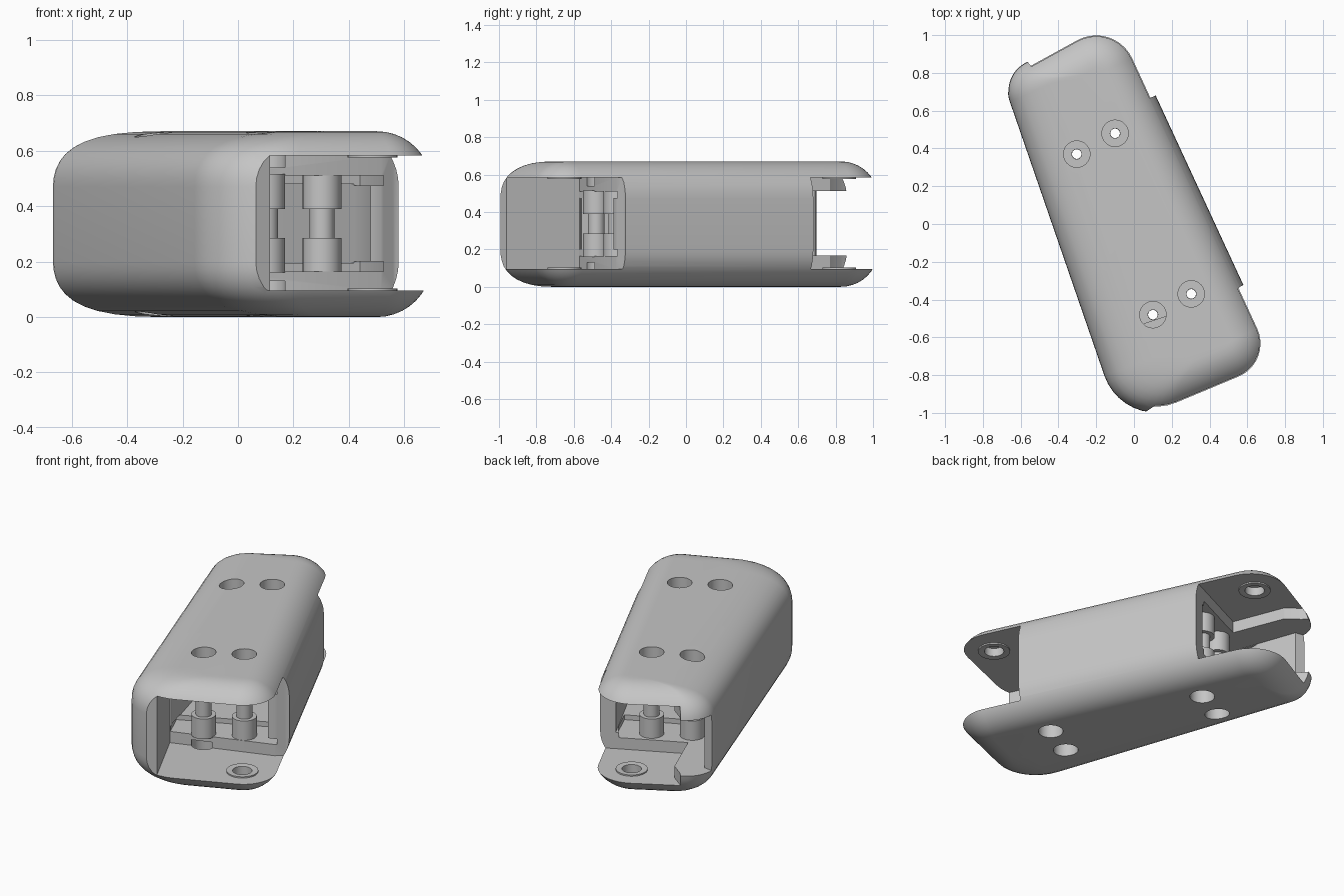
import bpy, bmesh, math
from mathutils import Vector

if "Cube" in bpy.data.objects:
    bpy.data.objects.remove(bpy.data.objects["Cube"])

grey = bpy.data.materials.new("plain_grey")
grey.use_nodes = True
grey.diffuse_color = (0.56, 0.56, 0.56, 1)
grey.node_tree.nodes["Principled BSDF"].inputs["Base Color"].default_value = (0.56, 0.56, 0.56, 1)


def make(name, rings, closed=False):
    """Skin a stack of equal-length point rings; cap the ends or join them."""
    bm = bmesh.new()
    vs = [[bm.verts.new(p) for p in ring] for ring in rings]
    n = len(vs[0])
    for a, b in list(zip(vs, vs[1:])) + ([(vs[-1], vs[0])] if closed else []):
        for i in range(n):
            j = (i + 1) % n
            bm.faces.new((a[i], a[j], b[j], b[i]))
    if not closed:
        bm.faces.new(vs[0][::-1])
        bm.faces.new(vs[-1])
    bmesh.ops.recalc_face_normals(bm, faces=bm.faces)
    me = bpy.data.meshes.new(name)
    bm.to_mesh(me)
    bm.free()
    ob = bpy.data.objects.new(name, me)
    me.materials.append(grey)
    bpy.context.collection.objects.link(ob)
    return ob


def prism(name, outline, z0, z1):
    return make(name, [[(x, y, z) for x, y in outline] for z in (z0, z1)])


def circle(c, r, z, n=32):
    return [(c[0] + r * math.cos(math.tau * i / n),
             c[1] + r * math.sin(math.tau * i / n), z) for i in range(n)]


def lathe(name, c, profile, closed=False):
    return make(name, [circle(c, r, z) for r, z in profile], closed)


def smooth(ob):
    bpy.ops.object.select_all(action="DESELECT")
    ob.select_set(True)
    bpy.context.view_layer.objects.active = ob
    bpy.ops.object.shade_smooth_by_angle(angle=math.radians(30))


# Shell outline: sharp corners (counter-clockwise) with a rounding radius each
CORNERS = [(-.056, -1.095, .29), (.776, -.748, .22), (-.09, 1.123, .24), (-.705, .785, .17)]


def rounded_outline(inset, z, steps=10):
    """Inset outline; the edge running into the first corner has a wider shoulder."""
    pts = [Vector(c[:2]) for c in CORNERS]
    edges = [inset + 5 * inset ** 2, inset, inset, inset]
    ring = []
    for i, corner in enumerate(CORNERS):
        p = pts[i]
        d0 = (p - pts[i - 1]).normalized()
        d1 = (pts[(i + 1) % 4] - p).normalized()
        n0, n1 = Vector((-d0.y, d0.x)), Vector((-d1.y, d1.x))
        e0, e1, c = edges[i], edges[(i + 1) % 4], n0.dot(n1)
        p = p + (n0 * (e0 - c * e1) + n1 * (e1 - c * e0)) / (1 - c * c)
        r = max(corner[2] - inset, .02)
        centre = p + (n0 + n1) * (r / (1 + c))
        a0 = math.atan2(-n0.y, -n0.x)
        sweep = n0.angle(n1)
        for k in range(steps + 1):
            a = a0 + sweep * k / steps
            ring.append((centre.x + r * math.cos(a), centre.y + r * math.sin(a), z))
    return ring


# Rounded shell
H, R, N = .67, .2, 10
levels = []
for k in range(N + 1):
    a = math.pi / 2 * k / N
    levels.append((R * (1 - math.sin(a)), R * (1 - math.cos(a))))
levels += [(d, H - z) for d, z in reversed(levels)]
body = make("shell", [rounded_outline(d, z) for d, z in levels])

LOW, HIGH = .095, .583
front_mouth = [(-.01, -1.04), (.115, -.96), (-.07, -.57), (.515, -.375), (.56, -.333),
               (.75, -.24), (1.1, -.5), (.9, -1.3), (0, -1.3)]
back_mouth = [(.35, .79), (.07, .66), (-.34, .465), (-.46, .77), (-.54, .83),
              (-.64, .95), (-.3, 1.4), (.5, 1.3)]
back_gap = [(-.28, .3), (-.47, .3), (-.61, .69), (-.9, .735), (-.9, 1.2), (-.28, 1.2)]
core = [(-.071, -.56), (0, -.6), (.478, -.42), (.48, -.3), (.04, .63),
        (0, .7), (-.32, .58), (-.338, .45)]
pocket = [(-.069, -.565), (0, -.66), (.525, -.45), (.525, -.34), (.44, -.16), (-.13, -.42)]
turned_pocket = [(-x, -y) for x, y in pocket]

# Mouths, hollow core and pin pockets
cutters = [
    prism("front_mouth_cutter", front_mouth, LOW, HIGH),
    prism("back_mouth_cutter", back_mouth, LOW, HIGH),
    prism("back_gap_cutter", back_gap, .167, .512),
    prism("core_cutter", core, .195, .48),
]
for outline in (pocket, turned_pocket):
    for z in (.165, .475):
        cutters.append(prism("pocket_cutter", outline, z, z + .035))

# Screw holes with wide seats, and hollow pins between the plates
pins = [(s * x, s * y) for s in (1, -1) for x, y in ((.303, -.37), (.1, -.48))]
for c in pins:
    cutters.append(lathe("screw_hole_cutter", c, [
        (.07, -.1), (.07, .13), (.026, .13), (.026, H - .13), (.07, H - .13), (.07, H + .1)]))
    pin = lathe("hollow_pin", c, [
        (.025, .16), (.07, .16), (.07, .285), (.045, .285), (.045, .39),
        (.07, .39), (.07, .515), (.025, .515)], closed=True)
    smooth(pin)

# Recessed sockets with a raised collar on the inner faces of the plates
for c in ((.485, -.65), (-.2, .82)):
    for z, s in ((LOW, 1), (HIGH, -1)):
        cutters.append(lathe("socket_cutter", c, [(.055, z - s * .045), (.055, z + s * .03)]))
        collar = lathe("socket_collar", c, [
            (.055, z - s * .004), (.055, z + s * .006), (.065, z + s * .008),
            (.09, z + s * .008), (.09, z - s * .004)], closed=True)
        smooth(collar)

for c in cutters:
    m = body.modifiers.new(c.name, "BOOLEAN")
    m.operation, m.solver, m.object = "DIFFERENCE", "EXACT", c
bpy.context.view_layer.update()
cut = bpy.data.meshes.new_from_object(body.evaluated_get(bpy.context.evaluated_depsgraph_get()))
body.modifiers.clear()
body.data = cut
for c in cutters:
    bpy.data.objects.remove(c)
smooth(body)
